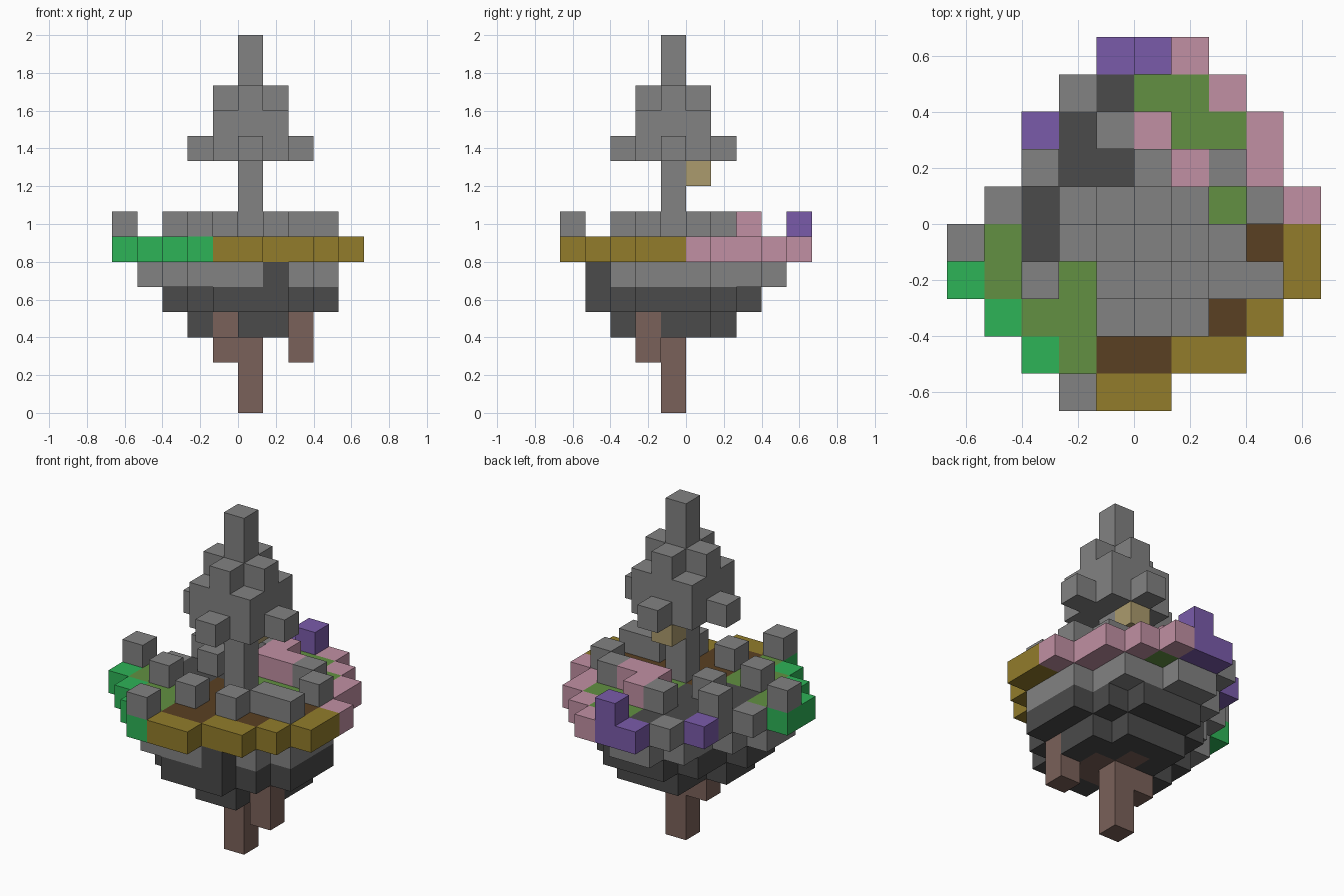
import bpy, bmesh
from mathutils import Matrix

cube = bpy.data.objects.get("Cube")
if cube:
    bpy.data.objects.remove(cube, do_unlink=True)

V = 2 / 15          # block size


def material(name, rgb):
    m = bpy.data.materials.new(name)
    m.use_nodes = True
    m.diffuse_color = (*rgb, 1)
    bsdf = next(n for n in m.node_tree.nodes if n.type == 'BSDF_PRINCIPLED')
    bsdf.inputs["Base Color"].default_value = (*rgb, 1)
    bsdf.inputs["Roughness"].default_value = 0.9
    return m


stone = material("stone grey", (.223, .223, .223))
dark = material("dark rock", (.069, .069, .069))
leaf = material("bright green", (.027, .451, .095))
grass = material("grass green", (.122, .279, .054))
gold = material("gold", (.287, .202, .024))
soil = material("soil brown", (.102, .051, .016))
pink = material("blossom pink", (.533, .279, .366))
purple = material("purple", (.195, .105, .402))
root = material("root brown", (.195, .119, .100))
tan = material("lantern tan", (.407, .328, .153))


def blocks(name, cells, mat):
    """One mesh of grid blocks, with the faces between touching blocks removed."""
    cells = set(cells)
    bm = bmesh.new()
    for i, j, k in cells:
        pos = ((i - 4.5) * V, (j - 4.5) * V, (k + .5) * V)
        made = bmesh.ops.create_cube(bm, size=V, matrix=Matrix.Translation(pos))
        faces = {f for v in made["verts"] for f in v.link_faces}
        for f in faces:
            f.normal_update()
        inner = [f for f in faces
                 if (i + round(f.normal.x), j + round(f.normal.y),
                     k + round(f.normal.z)) in cells]
        bmesh.ops.delete(bm, geom=inner, context='FACES')
    bmesh.ops.remove_doubles(bm, verts=bm.verts, dist=V / 100)
    mesh = bpy.data.meshes.new(name)
    bm.to_mesh(mesh)
    bm.free()
    mesh.materials.append(mat)
    bpy.context.collection.objects.link(bpy.data.objects.new(name, mesh))


def pick(plan, key, k):
    """Cells of a floor plan (back row first) that carry the key letter."""
    rows = plan.split()
    return [(i, len(rows) - 1 - r, k) for r, row in enumerate(rows)
            for i, c in enumerate(row) if c == key]


# Island floor: coloured rim around grass, soil and dark rock
floor = """
....PPK...
...Sdggk..
..Pddgggk.
..Sddgggk.
.Sdddggggk
bgddoooooY
bgggoooooY
.bggooooY.
..bgooYY..
...bYY....""".replace("K", "k")

# Rock layers narrowing downwards
upper_rock = """
..........
....ss....
...sssss..
...sssss..
..sssssss.
.ssssssss.
.ssssssss.
..ssssss..
...sssd...
.........."""
middle_rock = """
..........
..........
....ddd...
...ddddd..
...dddddd.
..ddddddd.
..ddddddd.
...ddddd..
....ddd...
.........."""
lower_rock = """
..........
..........
..........
....ddd...
....drdd..
...drrrd..
...drrrr..
.....dd...
..........
..........""".replace("...drrrd..", "...rrrrd..").replace("...rrrrd", "...drrrd") \
    .replace("...drrrr", "...drrrr")

blocks("leaf_rim", pick(floor, "b", 6), leaf)
blocks("gold_rim", pick(floor, "Y", 6), gold)
blocks("blossom_rim", pick(floor, "k", 6) + [(5, 7, 7), (5, 6, 7), (6, 6, 7)], pink)
blocks("purple_rim", pick(floor, "P", 6) + [(5, 9, 7)], purple)
blocks("stone_rim", pick(floor, "S", 6), stone)
blocks("grass", pick(floor, "g", 6), grass)
blocks("soil", pick(floor, "o", 6), soil)
blocks("dark_ground", pick(floor, "d", 6), dark)
blocks("upper_rock", pick(upper_rock, "s", 5), stone)
blocks("lower_rock", pick(upper_rock, "d", 5) + pick(middle_rock, "d", 4)
       + pick(lower_rock, "d", 3), dark)

# Roots hanging under the island
blocks("roots", pick(lower_rock, "r", 3) + [(5, 4, k) for k in range(3)]
       + [(4, 4, 2), (7, 3, 2)], root)

# Loose stones on the floor
spots = [(0, 4), (3, 0), (2, 3), (4, 2), (6, 2), (7, 3), (8, 3),
         (3, 5), (8, 5), (7, 6), (4, 7), (2, 6)]
blocks("loose_stones", [(i, j, 7) for i, j in spots], stone)

# Tree: trunk, square crown with four tips, cross-shaped top
cross = [(1, 0), (-1, 0), (0, 1), (0, -1)]
blocks("tree_trunk", [(5, 4, k) for k in range(7, 15)], stone)
crown = [(i, j, k) for i in (4, 5, 6) for j in (3, 4, 5) for k in (10, 11)]
crown += [(5 + 2 * a, 4 + 2 * b, 10) for a, b in cross]
crown += [(5 + a, 4 + b, 12) for a, b in cross]
blocks("tree_crown", crown, stone)

# Lantern hanging below the crown
blocks("lantern", [(5, 5, 9)], tan)
